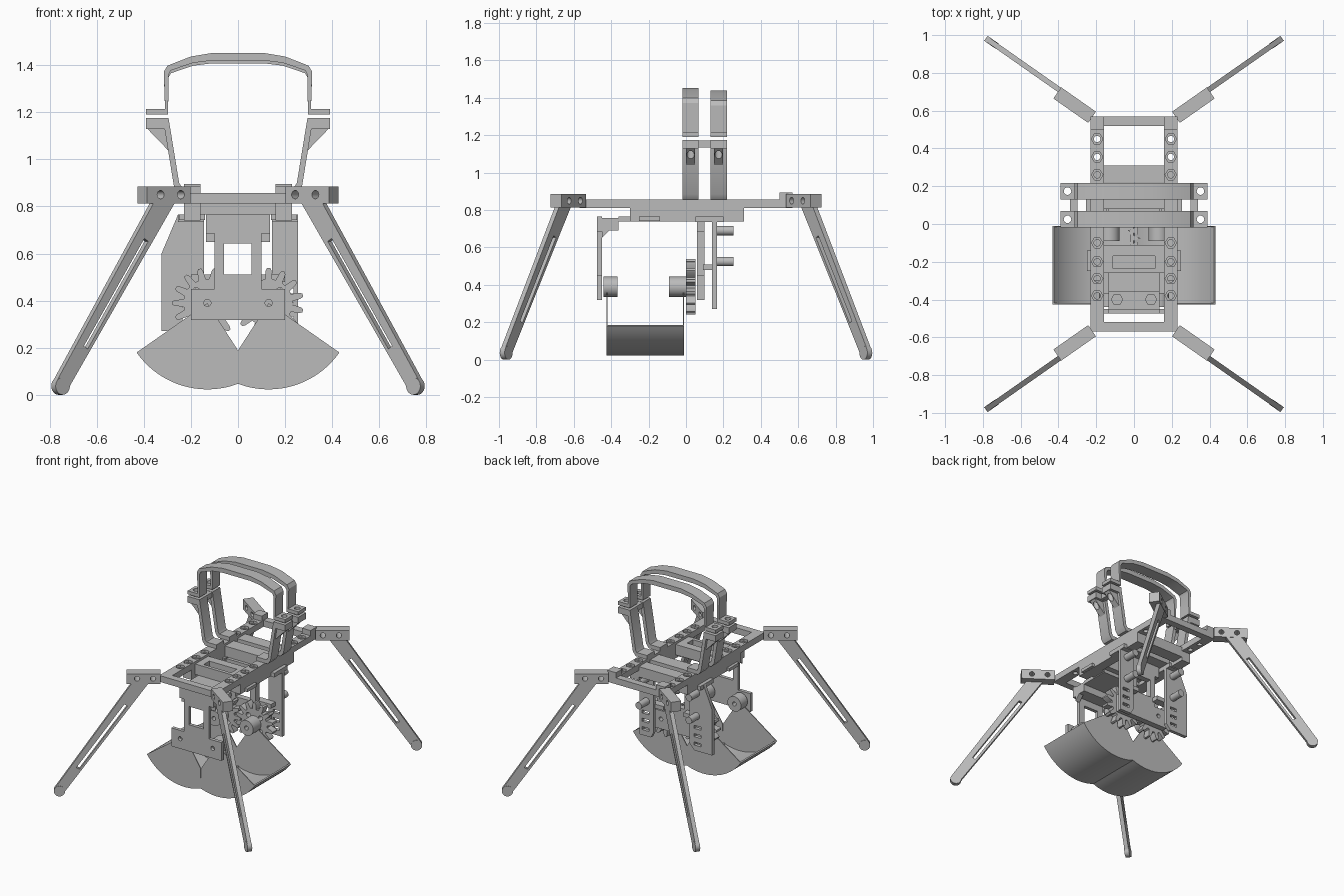
import bpy, bmesh
from math import pi, cos, sin, radians
from mathutils import Matrix

cube = bpy.data.objects.get("Cube")
if cube:
    bpy.data.objects.remove(cube, do_unlink=True)

grey = bpy.data.materials.new("plain_grey")
grey.use_nodes = True
COL = (0.5, 0.5, 0.5, 1)
grey.diffuse_color = COL
grey.node_tree.nodes["Principled BSDF"].inputs["Base Color"].default_value = COL
parts = []
SIDES = (("left", 1), ("right", -1))


def prism(name, pts, a, b, axis="y"):
    """Extrude a 2D outline from a to b along an axis."""
    place = {"x": lambda p, t: (t, p[0], p[1]),
             "y": lambda p, t: (p[0], t, p[1]),
             "z": lambda p, t: (p[0], p[1], t)}[axis]
    bm = bmesh.new()
    lo = [bm.verts.new(place(p, a)) for p in pts]
    hi = [bm.verts.new(place(p, b)) for p in pts]
    bm.faces.new(lo)
    bm.faces.new(hi)
    n = len(pts)
    for i in range(n):
        j = (i + 1) % n
        bm.faces.new((lo[i], lo[j], hi[j], hi[i]))
    bmesh.ops.recalc_face_normals(bm, faces=bm.faces)
    mesh = bpy.data.meshes.new(name)
    bm.to_mesh(mesh)
    bm.free()
    mesh.materials.append(grey)
    ob = bpy.data.objects.new(name, mesh)
    bpy.context.collection.objects.link(ob)
    parts.append(ob)
    return ob


def rect(x0, x1, y0, y1):
    return [(x0, y0), (x1, y0), (x1, y1), (x0, y1)]


def box(name, x0, x1, y0, y1, z0, z1):
    return prism(name, rect(x0, x1, y0, y1), z0, z1, "z")


def ring(cx, cy, r, n=24):
    return [(cx + r * cos(2 * pi * i / n), cy + r * sin(2 * pi * i / n)) for i in range(n)]


def flip(pts, s):
    return [(s * x, z) for x, z in pts]


def cut(ob, outlines, a, b, axis="y"):
    """Cut holes of the given outlines through an object."""
    for pts in outlines:
        tool = prism("cutter", pts, a, b, axis)
        tool.hide_render = True
        parts.remove(tool)
        mod = ob.modifiers.new("hole", "BOOLEAN")
        mod.operation, mod.solver, mod.object = "DIFFERENCE", "EXACT", tool
        dg = bpy.context.evaluated_depsgraph_get()
        mesh = bpy.data.meshes.new_from_object(ob.evaluated_get(dg))
        ob.modifiers.clear()
        ob.data = mesh
        bpy.data.objects.remove(tool, do_unlink=True)


# Top frame: drilled side rails with cross bars
for side, s in SIDES:
    x0, x1 = sorted((s * 0.16, s * 0.23))
    rail = box(side + "_rail", x0, x1, -0.57, 0.57, 0.812, 0.857)
    for y in (-0.38, -0.29, -0.2, -0.1, 0.26, 0.355, 0.45):
        cut(rail, [ring(s * 0.195, y, 0.03, 6)], 0.84, 0.9, "z")
        cut(rail, [ring(s * 0.195, y, 0.017, 16)], 0.7, 0.9, "z")
    box(side + "_lower_rail", x0, x1, -0.3, 0.31, 0.74, 0.812)
    box(side + "_corner_pad", x0, x1, 0.5, 0.57, 0.857, 0.895)
    x0, x1 = sorted((s * 0.14, s * 0.25))
    box(side + "_side_tab", x0, x1, -0.25, -0.14, 0.742, 0.765)
for name, y0, y1, z0, z1 in (("front_bar", -0.57, -0.52, 0.812, 0.857),
                             ("rear_bar", 0.52, 0.57, 0.812, 0.857),
                             ("middle_bar", 0.08, 0.18, 0.765, 0.84),
                             ("back_bar", 0.22, 0.31, 0.765, 0.84)):
    box(name, -0.16, 0.16, y0, y1, z0, z1)
carrier = box("carrier_plate", -0.16, 0.16, -0.26, -0.11, 0.765, 0.84)
cut(carrier, [rect(-0.11, 0.11, -0.235, -0.17)], 0.8, 0.9, "z")

# Front and middle hanging panels with a square window
PANEL = [(0.135, 0.765), (0.135, 0.685), (0.1, 0.685), (0.1, 0.45), (0.2, 0.45), (0.2, 0.318)]
PANEL = PANEL + flip(PANEL[::-1], -1)
for name, y0, y1 in (("front_panel", -0.475, -0.45), ("middle_panel", 0.058, 0.1)):
    panel = prism(name, PANEL, y0, y1)
    cut(panel, [rect(-0.06, 0.057, 0.51, 0.642), ring(-0.13, 0.39, 0.015), ring(0.13, 0.39, 0.015)],
        y0 - 0.1, y1 + 0.1)
ledge = box("front_ledge", -0.135, 0.135, -0.475, -0.36, 0.69, 0.757)
cut(ledge, [ring(s * 0.09, -0.4, 0.03, 6) for _, s in SIDES], 0.74, 0.8, "z")
box("front_ledge_plate", -0.135, 0.135, -0.36, -0.15, 0.74, 0.765)
for side, s in SIDES:
    x0, x1 = sorted((s * 0.1, s * 0.135))
    prism(side + "_ledge_brace", [(-0.45, 0.69), (-0.41, 0.69), (-0.45, 0.65)], x0, x1, "x")

# Rear hanging plates with slots and pins
RIGHT_PLATE = [(-0.145, 0.765), (-0.255, 0.765), (-0.325, 0.6), (-0.325, 0.272), (-0.18, 0.272), (-0.145, 0.31)]
LEFT_PLATE = [(0.145, 0.765), (0.255, 0.765), (0.255, 0.272), (0.165, 0.272), (0.145, 0.31)]
for (side, s), outline in zip(SIDES, (LEFT_PLATE, RIGHT_PLATE)):
    plate = prism(side + "_rear_plate", outline, 0.14, 0.165)
    xa, xb = sorted((s * 0.18, s * 0.235))
    cut(plate, [rect(xa, xb, z, z + 0.022) for z in (0.31, 0.37, 0.43)], 0.1, 0.2)
    for i, z in enumerate((0.69, 0.525)):
        prism(f"{side}_pin_{i + 1}", ring(s * 0.2, z, 0.025), 0.16, 0.255)
    x0, x1 = sorted((s * 0.145, s * 0.255))
    box(side + "_rear_flange", x0, x1, 0.05, 0.2, 0.735, 0.765)
    x0, x1 = sorted((s * 0.08, s * 0.2))
    box(side + "_spacer", x0, x1, 0.09, 0.145, 0.48, 0.51)

# Meshing gears
TEETH, STEP = 14, 2 * pi / 14
for side, s in SIDES:
    phase = 0 if s < 0 else STEP / 2
    outline = []
    for i in range(TEETH):
        for da, r in ((-0.34, 0.102), (-0.2, 0.138), (-0.1, 0.149), (0.1, 0.149), (0.2, 0.138), (0.34, 0.102)):
            a = phase + (i + da) * STEP
            outline.append((s * 0.13 + r * cos(a), 0.39 + r * sin(a)))
    gear = prism(side + "_gear", outline, 0.0, 0.05)
    holes = [ring(s * 0.13 + 0.068 * cos(k * pi / 2 + pi / 4), 0.39 + 0.068 * sin(k * pi / 2 + pi / 4), 0.017, 16)
             for k in range(4)]
    cut(gear, holes, -0.1, 0.1)

# Clamshell buckets: curved shell, thin end walls, pivot bosses
A0, A1, STEPS = radians(-35), radians(-110.9), 20
for side, s in SIDES:
    def arc(r):
        return [(0.13 + r * cos(A0 + (A1 - A0) * i / STEPS), 0.39 + r * sin(A0 + (A1 - A0) * i / STEPS))
                for i in range(STEPS + 1)]
    prism(side + "_bucket_shell", flip(arc(0.367) + arc(0.357)[::-1], s), -0.425, -0.01)
    wall = [(0.13, 0.39)] + arc(0.367) + [(0.001, 0.19)]
    for name, y in (("front", -0.425), ("rear", -0.016)):
        prism(f"{side}_bucket_{name}_wall", flip(wall, s), y, y + 0.006)
    for name, y0, y1 in (("front", -0.44, -0.365), ("rear", -0.09, 0.0)):
        boss = prism(f"{side}_{name}_boss", ring(s * 0.13, 0.39, 0.054, 32), y0, y1)
        cut(boss, [ring(s * 0.13, 0.39, 0.015)], y0 - 0.1, y1 + 0.1)
    for i in range(5):
        y = -0.415 + 0.08 * i + (0.04 if s > 0 else 0)
        prism(f"{side}_bucket_tooth_{i + 1}", flip([(0.02, y), (0.02, y + 0.04), (-0.035, y + 0.02)], s),
              0.048, 0.058, "z")

# Twin handles: lower brackets bolted under arched hoops
HOOP = [(0.11, 1.452), (0.2, 1.437), (0.3, 1.398), (0.315, 1.372), (0.31, 1.215), (0.39, 1.215), (0.39, 1.19),
        (0.297, 1.19), (0.295, 1.36), (0.285, 1.378), (0.19, 1.41), (0.11, 1.42)]
ARM = [(0.16, 0.857), (0.25, 0.857), (0.272, 0.885), (0.312, 1.13), (0.39, 1.13), (0.39, 1.175),
       (0.295, 1.175), (0.25, 0.9), (0.24, 0.885), (0.16, 0.885)]
for name, y0, y1, drop in (("front", -0.018, 0.068, 0), ("rear", 0.13, 0.218, 0.012)):
    ym = (y0 + y1) / 2
    half = [(x, z - drop if z > 1.3 else z) for x, z in HOOP]
    hoop = prism(name + "_handle_hoop", half + flip(half[::-1], -1), y0, y1)
    bolts = [ring(s * 0.352, ym, 0.02, 16) for _, s in SIDES]
    cut(hoop, bolts, 1.18, 1.25, "z")
    for (side, s), bolt in zip(SIDES, bolts):
        arm = prism(f"{side}_{name}_handle_arm", flip(ARM, s), y0, y1)
        gusset = prism(f"{side}_{name}_gusset", flip([(0.298, 1.04), (0.385, 1.13), (0.31, 1.135)], s),
                       ym - 0.024, ym + 0.024)
        for ob in (arm, gusset):
            cut(ob, [bolt], 1.0, 1.25, "z")
for side, s in SIDES:
    x0, x1 = sorted((s * 0.298, s * 0.34))
    box(side + "_handle_link", x0, x1, 0.06, 0.14, 1.135, 1.173)

# Splayed legs, shaped in their own plane and swung to each corner
LEG = [(0.07, 0.83), (0.18, 0.83), (0.695, 0.055), (0.63, 0.03)]
SLOT = [(0.218, 0.652), (0.238, 0.664), (0.552, 0.207), (0.532, 0.195)]
for end, e in (("rear", 1), ("front", -1)):
    for side, s in SIDES:
        mount = box("leg_mount", 0.0, 0.225, -0.036, 0.036, 0.813, 0.885)
        cut(mount, [ring(0.05, 0.85, 0.018, 16), ring(0.155, 0.85, 0.018, 16)], -0.1, 0.1)
        leg = prism("leg", LEG, 0.006, 0.034)
        cut(leg, [SLOT], -0.1, 0.1)
        foot = prism("foot", ring(0.663, 0.037, 0.037), 0.004, 0.036)
        swing = (Matrix.Diagonal((s, e, 1, 1)) @ Matrix.Translation((0.222, 0.565, 0))
                 @ Matrix.Rotation(radians(35), 4, "Z"))
        for ob in (mount, leg, foot):
            ob.name = f"{end}_{side}_{ob.name.split('.')[0]}"
            ob.data.transform(swing)
            if s * e < 0:
                ob.data.flip_normals()

# Smooth round surfaces, keep edges crisp
bpy.ops.object.select_all(action="DESELECT")
for ob in parts:
    ob.select_set(True)
bpy.context.view_layer.objects.active = parts[0]
bpy.ops.object.shade_smooth_by_angle(angle=radians(30))
